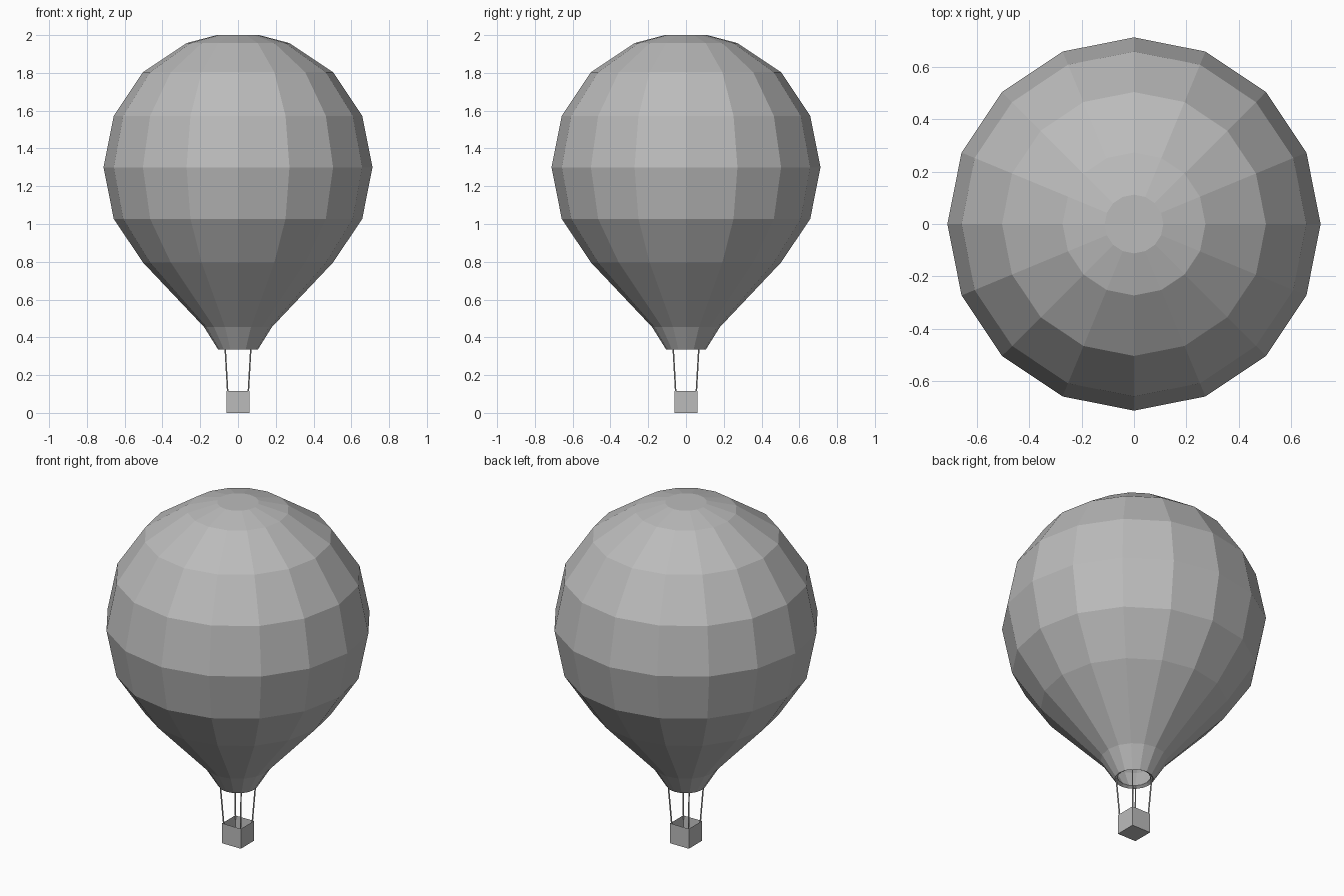
import bpy, bmesh, math
from mathutils import Vector

cube = bpy.data.objects.get("Cube")
if cube:
    bpy.data.objects.remove(cube, do_unlink=True)

# One plain grey for the whole model
grey = bpy.data.materials.new("plain grey")
grey.use_nodes = True
colour = (0.5, 0.5, 0.5, 1)
grey.diffuse_color = colour
grey.node_tree.nodes["Principled BSDF"].inputs["Base Color"].default_value = colour


def add_object(name, bm):
    bmesh.ops.recalc_face_normals(bm, faces=bm.faces)
    mesh = bpy.data.meshes.new(name)
    bm.to_mesh(mesh)
    bm.free()
    mesh.materials.append(grey)
    obj = bpy.data.objects.new(name, mesh)
    bpy.context.collection.objects.link(obj)
    return obj


# Envelope: 16-sided faceted shell, spherical above and tapering to the mouth
SIDES = 16
RADIUS, CENTRE = 0.712, 1.3
profile = [(0.105, 0.335), (0.18, 0.455)]
for step in range(-2, 4):
    a = step * math.pi / 8
    profile.append((RADIUS * math.cos(a), CENTRE + RADIUS * math.sin(a)))
profile.append((0.112, 2.0))

bm = bmesh.new()
rings = []
for r, z in profile:
    angles = [i * math.tau / SIDES for i in range(SIDES)]
    rings.append([bm.verts.new((r * math.cos(a), r * math.sin(a), z)) for a in angles])
for low, high in zip(rings, rings[1:]):
    for i in range(SIDES):
        j = (i + 1) % SIDES
        bm.faces.new((low[i], low[j], high[j], high[i]))
bm.faces.new(rings[-1])
envelope = add_object("envelope", bm)
shell = envelope.modifiers.new("fabric thickness", 'SOLIDIFY')
shell.thickness = 0.02
shell.offset = -1

# Basket: open box with thin walls
HALF, HEIGHT = 0.061, 0.117
bm = bmesh.new()
bmesh.ops.create_cube(bm, size=1)
for v in bm.verts:
    v.co = Vector((v.co.x * 2 * HALF, v.co.y * 2 * HALF, (v.co.z + 0.5) * HEIGHT))
top = [f for f in bm.faces if f.normal.z > 0.9]
bmesh.ops.inset_region(bm, faces=top, thickness=0.011)
for v in top[0].verts:
    v.co.z = 0.012
add_object("basket", bm)


# Ropes: one from each basket corner up to the mouth rim
def add_rope(name, start, end, radius=0.004):
    axis = end - start
    bm = bmesh.new()
    bmesh.ops.create_cone(bm, cap_ends=True, segments=6, radius1=radius,
                          radius2=radius, depth=axis.length)
    turn = axis.to_track_quat('Z', 'Y').to_matrix().to_4x4()
    bm.transform(turn)
    bmesh.ops.translate(bm, verts=bm.verts, vec=(start + end) / 2)
    add_object(name, bm)


for sx, side in ((1, "left"), (-1, "right")):
    for sy, end in ((-1, "front"), (1, "back")):
        add_rope(f"{end}_{side}_rope",
                 Vector((sx * 0.054, sy * 0.054, 0.10)),
                 Vector((sx * 0.068, sy * 0.068, 0.345)))
